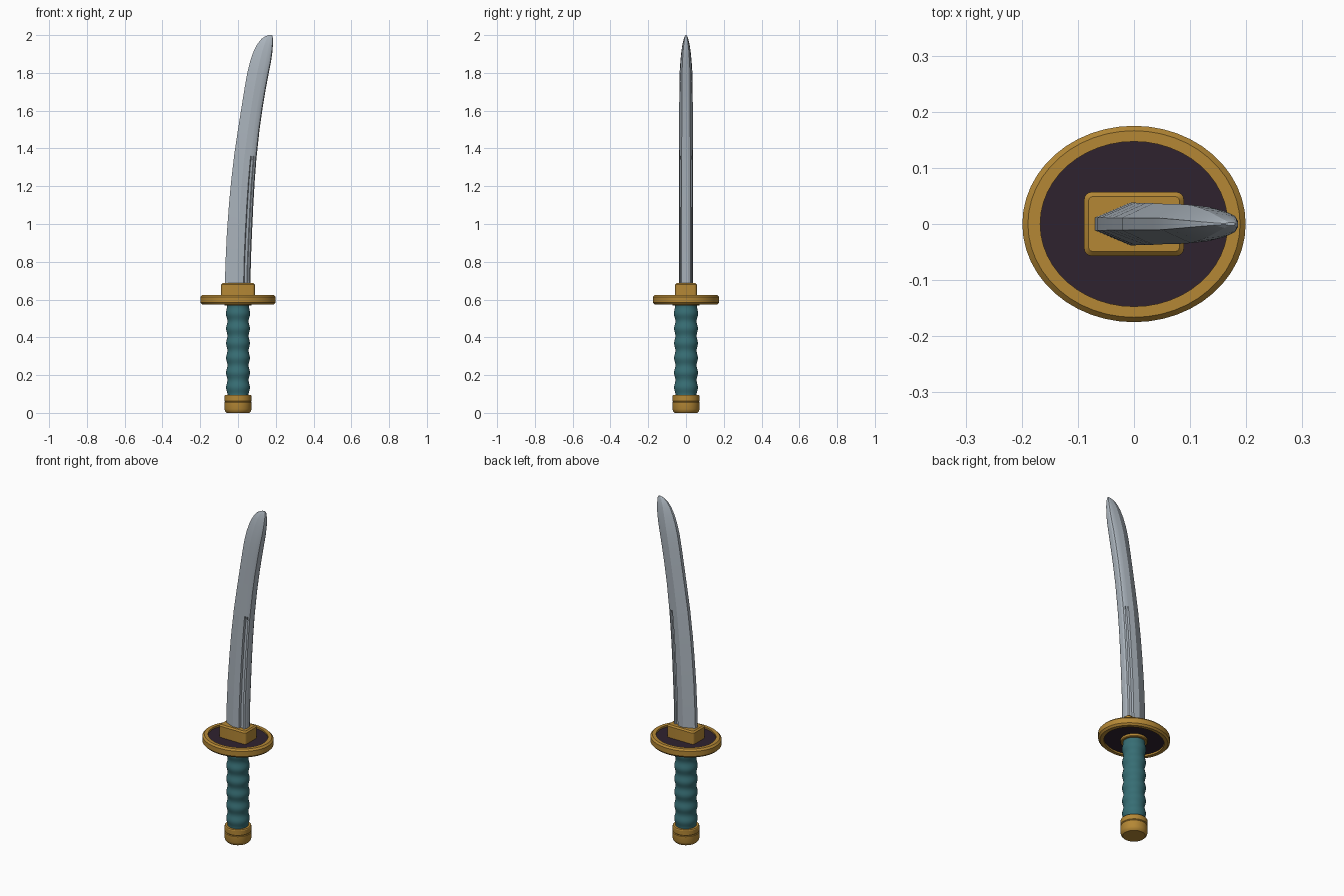
import bpy, bmesh, math

if "Cube" in bpy.data.objects:
    bpy.data.objects.remove(bpy.data.objects["Cube"])


def material(name, color):
    m = bpy.data.materials.new(name)
    m.diffuse_color = (*color, 1)
    m.use_nodes = True
    m.node_tree.nodes["Principled BSDF"].inputs["Base Color"].default_value = m.diffuse_color
    return m


GOLD = material("gold", (0.46, 0.245, 0.036))
TEAL = material("teal_wrap", (0.038, 0.155, 0.175))
DARK = material("dark_plum", (0.028, 0.016, 0.028))
STEEL = material("steel", (0.40, 0.45, 0.50))


def finish(name, bm, mat, angle):
    bmesh.ops.recalc_face_normals(bm, faces=bm.faces)
    mesh = bpy.data.meshes.new(name)
    bm.to_mesh(mesh)
    bm.free()
    mesh.materials.append(mat)
    ob = bpy.data.objects.new(name, mesh)
    bpy.context.collection.objects.link(ob)
    bpy.ops.object.select_all(action='DESELECT')
    ob.select_set(True)
    bpy.context.view_layer.objects.active = ob
    bpy.ops.object.shade_smooth_by_angle(angle=math.radians(angle))
    return ob


def loft(name, rings, mat, angle=30, closed=False):
    """Skin a list of equal rings of points; cap the ends or close the loop."""
    bm = bmesh.new()
    vs = [[bm.verts.new(p) for p in ring] for ring in rings]
    n = len(vs[0])
    pairs = list(zip(vs, vs[1:])) + ([(vs[-1], vs[0])] if closed else [])
    for a, b in pairs:
        for i in range(n):
            j = (i + 1) % n
            bm.faces.new((a[i], a[j], b[j], b[i]))
    if not closed:
        bm.faces.new(vs[0])
        bm.faces.new(vs[-1])
    return finish(name, bm, mat, angle)


def turned(name, profile, mat, sx=1, sy=1, n=32, **kw):
    """Revolve (radius, z) points, stretched to an ellipse."""
    t = [2 * math.pi * i / n for i in range(n)]
    rings = [[(r * sx * math.cos(a), r * sy * math.sin(a), z) for a in t]
             for r, z in profile]
    return loft(name, rings, mat, **kw)


# Pommel with a thin groove around the middle
turned("pommel", [(0.060, 0), (0.068, 0.008), (0.072, 0.02), (0.072, 0.056),
                  (0.069, 0.060), (0.072, 0.064), (0.072, 0.09),
                  (0.069, 0.095), (0.055, 0.095)], GOLD)

# Grip with rippled wrapping
STEPS = 60
grip = []
for k in range(STEPS + 1):
    z = 0.09 + 0.485 * k / STEPS
    flare = 0.003 * max(0, (z - 0.5) / 0.07)
    grip.append((0.0595 + 0.0035 * math.sin(2 * math.pi * (z - 0.115) / 0.078) + flare, z))
turned("grip", grip, TEAL, angle=40)

# Ferrule between grip and guard
turned("ferrule", [(0.069, 0.568), (0.072, 0.572), (0.072, 0.59)], GOLD)

# Oval guard: bevelled rim around a recessed panel
turned("guard_rim", [(0.84, 0.574), (0.95, 0.574), (1, 0.584), (1, 0.614),
                     (0.95, 0.624), (0.84, 0.624)],
       GOLD, sx=0.199, sy=0.175, n=48, closed=True, angle=25)
turned("guard_panel", [(0.86, 0.584), (0.86, 0.614)],
       DARK, sx=0.199, sy=0.175, n=48)


def rounded_rect(hx, hy, r, z, seg=4):
    pts = []
    for q, (cx, cy) in enumerate([(1, 1), (-1, 1), (-1, -1), (1, -1)]):
        for k in range(seg + 1):
            a = math.pi / 2 * (q + k / seg)
            pts.append((cx * (hx - r) + r * math.cos(a),
                        cy * (hy - r) + r * math.sin(a), z))
    return pts


# Blade collar on top of the guard
loft("blade_collar", [rounded_rect(0.089, 0.057, 0.014, 0.605),
                      rounded_rect(0.089, 0.057, 0.014, 0.680),
                      rounded_rect(0.081, 0.049, 0.008, 0.688)], GOLD)

# Blade stations: height, cutting edge x, spine x, half thickness
stations = [
    (0.66, -0.070, 0.066, 0.038), (0.80, -0.066, 0.068, 0.038),
    (0.95, -0.059, 0.074, 0.038), (1.10, -0.048, 0.081, 0.037),
    (1.22, -0.037, 0.088, 0.037), (1.34, -0.023, 0.097, 0.037),
    (1.36, -0.021, 0.099, 0.037), (1.50, 0.000, 0.114, 0.036),
    (1.62, 0.019, 0.131, 0.036), (1.72, 0.035, 0.148, 0.035),
    (1.80, 0.049, 0.163, 0.034), (1.86, 0.064, 0.175, 0.030),
    (1.91, 0.081, 0.182, 0.025), (1.95, 0.101, 0.185, 0.019),
    (1.98, 0.124, 0.185, 0.012), (1.993, 0.143, 0.183, 0.007),
    (2.00, 0.162, 0.180, 0.003),
]
# Cross-section: fraction of width, fraction of half thickness
plain = [(0, 0.3), (0.46, 1), (0.73, 0.90), (0.76, 0.88),
         (0.86, 0.79), (0.89, 0.75), (0.96, 0.62), (1, 0.3)]
fuller = plain[:3] + [(0.76, 0.60), (0.86, 0.52)] + plain[5:]
rings = []
for z, x0, x1, h in stations:
    sec = fuller if z < 1.35 else plain
    side = [(x0 + u * (x1 - x0), -v * h, z) for u, v in sec]
    rings.append(side + [(x, -y, zz) for x, y, zz in reversed(side)])
loft("blade", rings, STEEL, angle=12)
